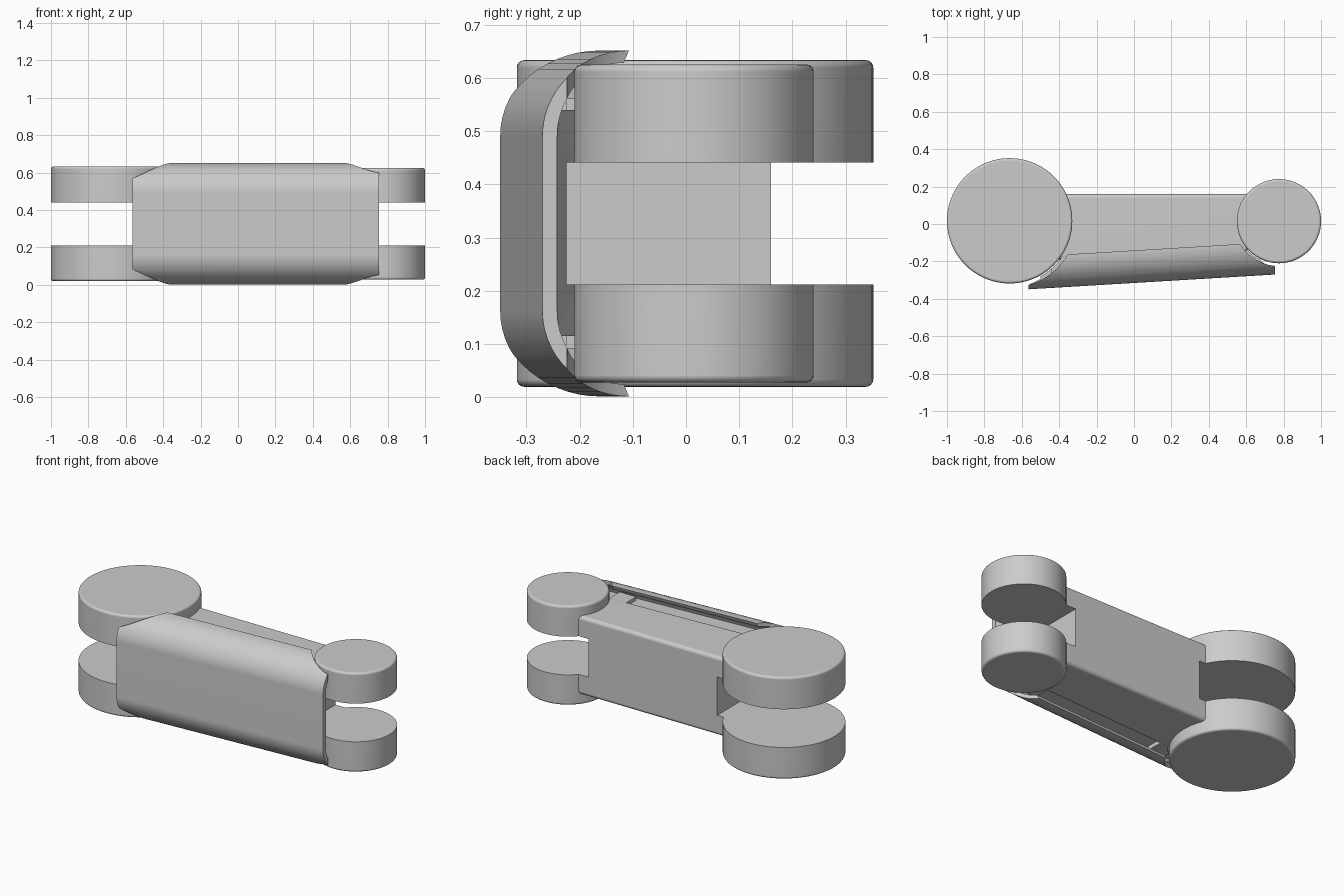
import bpy, bmesh, math

if "Cube" in bpy.data.objects:
    bpy.data.objects.remove(bpy.data.objects["Cube"])

grey = bpy.data.materials.new("plain_grey")
grey.use_nodes = True
grey.diffuse_color = (0.6, 0.6, 0.6, 1)
grey.node_tree.nodes["Principled BSDF"].inputs["Base Color"].default_value = (0.6, 0.6, 0.6, 1)

MID = 0.3265               # height of the symmetry plane
GAP = 0.115                # half the gap between paired discs
BIG = (-0.665, 0.017)      # axis of the large discs
SMALL = (0.775, 0.015)     # axis of the small discs


def front(x):
    """Depth of the slanted cover face at x."""
    return -0.27 - 0.06 * (0.755 - x)


def add(name, bm):
    bmesh.ops.recalc_face_normals(bm, faces=bm.faces)
    mesh = bpy.data.meshes.new(name)
    bm.to_mesh(mesh)
    bm.free()
    mesh.materials.append(grey)
    ob = bpy.data.objects.new(name, mesh)
    bpy.context.scene.collection.objects.link(ob)
    return ob


def prism(name, plan, z0, z1, bevel=0, rims=()):
    """Upright prism over a plan outline, with the rims at the given heights rounded."""
    bm = bmesh.new()
    rings = [[bm.verts.new((x, y, z)) for x, y in plan] for z in (z0, z1)]
    n = len(plan)
    for ring in rings:
        bm.faces.new(ring)
    for i in range(n):
        j = (i + 1) % n
        bm.faces.new((rings[0][i], rings[0][j], rings[1][j], rings[1][i]))
    bmesh.ops.recalc_face_normals(bm, faces=bm.faces)
    bm.normal_update()
    if bevel:
        edges = [e for e in bm.edges
                 if any(all(abs(v.co.z - h) < 1e-4 for v in e.verts) for h in rims)]
        bmesh.ops.bevel(bm, geom=edges, offset=bevel, offset_type='OFFSET', segments=4,
                        profile=0.5, affect='EDGES')
    return add(name, bm)


def circle(centre, r, n=96):
    return [(centre[0] + r * math.cos(2 * math.pi * i / n),
             centre[1] + r * math.sin(2 * math.pi * i / n)) for i in range(n)]


def box(name, x0, x1, y0, y1, z0, z1):
    return prism(name, [(x0, y0), (x1, y0), (x1, y1), (x0, y1)], z0, z1)


def clearance(name, big_r, small_r):
    """Tall cylinders that carve room around the discs."""
    return [prism(f"{name}_{end}_cutter", circle(centre, r), -0.2, 0.9)
            for end, centre, r in (("large", BIG, big_r), ("small", SMALL, small_r))]


def cut(ob, cutters):
    for c in cutters:
        c.hide_render = True
        c.hide_set(True)
        mod = ob.modifiers.new("cut", 'BOOLEAN')
        mod.operation = 'DIFFERENCE'
        mod.solver = 'EXACT'
        mod.object = c


def apply_and_smooth(ob):
    bpy.ops.object.select_all(action='DESELECT')
    bpy.context.view_layer.objects.active = ob
    ob.select_set(True)
    for mod in list(ob.modifiers):
        bpy.ops.object.modifier_apply(modifier=mod.name)
    bpy.ops.object.shade_smooth_by_angle(angle=math.radians(35))
    weighted = ob.modifiers.new("flat_faces", 'WEIGHTED_NORMAL')
    weighted.keep_sharp = True


parts = []

# Paired end discs, rounded on their outer rims
for label, centre, r, outer in (("large", BIG, 0.335, 0.307), ("small", SMALL, 0.225, 0.299)):
    for side, s in (("upper", 1), ("lower", -1)):
        z0, z1 = sorted((MID + s * GAP, MID + s * outer))
        parts.append(prism(f"{side}_{label}_disc", circle(centre, r), z0, z1,
                           0.014, [MID + s * outer]))

# Main body between the discs, notched at both ends
body = prism("body", [(-0.48, 0.16), (0.66, 0.16), (0.66, -0.12), (0.6, -0.14),
                      (-0.38, -0.19), (-0.48, -0.19)], 0.09, 0.563, 0.022, (0.09, 0.563))
gap = (MID - GAP, MID + GAP)
notches = [box("large_notch_cutter", -0.9, -0.32, -0.27, 0.5, *gap),
           box("small_notch_cutter", 0.538, 0.95, -0.225, 0.5, *gap)]
cut(body, notches)
parts.append(body)

# Flange that carries the cover and hugs the discs
inner_clearance = clearance("inner_clearance", 0.34, 0.229)
flange = prism("flange", [(-0.5, -0.1), (0.68, -0.1), (0.68, -0.2), (0.752, front(0.752) + 0.026),
                          (-0.56, front(-0.56) + 0.026), (-0.5, -0.295)], 0.115, 0.54)
cut(flange, inner_clearance + notches)
parts.append(flange)

# Curved shell cover: half section as (depth behind the face, height above middle)
outer = [(0.174 * (1 - math.cos(t)), 0.165 + 0.16 * math.sin(t))
         for t in (i * math.pi / 28 for i in range(15))]
inner = [(0.028 + 0.136 * (1 - math.cos(t)), 0.165 + 0.137 * math.sin(t))
         for t in (i * math.pi / 24 for i in range(12, -1, -1))]
upper = outer + inner
section = upper + [(d, -h) for d, h in reversed(upper)]
bm = bmesh.new()
ends = [[bm.verts.new((x, front(x) + d, MID + h)) for d, h in section] for x in (-0.565, 0.755)]
for i in range(len(section)):
    j = (i + 1) % len(section)
    bm.faces.new((ends[0][i], ends[0][j], ends[1][j], ends[1][i]))
for ring in ends:
    bm.faces.new(ring)
cover = add("cover", bm)
cut(cover, clearance("cover_clearance", 0.358, 0.24))
parts.append(cover)

# Blocks that close the slot behind the cover at each end
for end, x0, x1 in (("large", -0.44, -0.33), ("small", 0.49, 0.6)):
    for side, s in (("upper", 1), ("lower", -1)):
        z0, z1 = sorted((MID + s * 0.2, MID + s * 0.235))
        block = box(f"{side}_{end}_slot_block", x0, x1,
                    front(x0) + 0.06, front(x0) + 0.17, z0, z1)
        cut(block, inner_clearance)
        parts.append(block)

for part in parts:
    apply_and_smooth(part)
